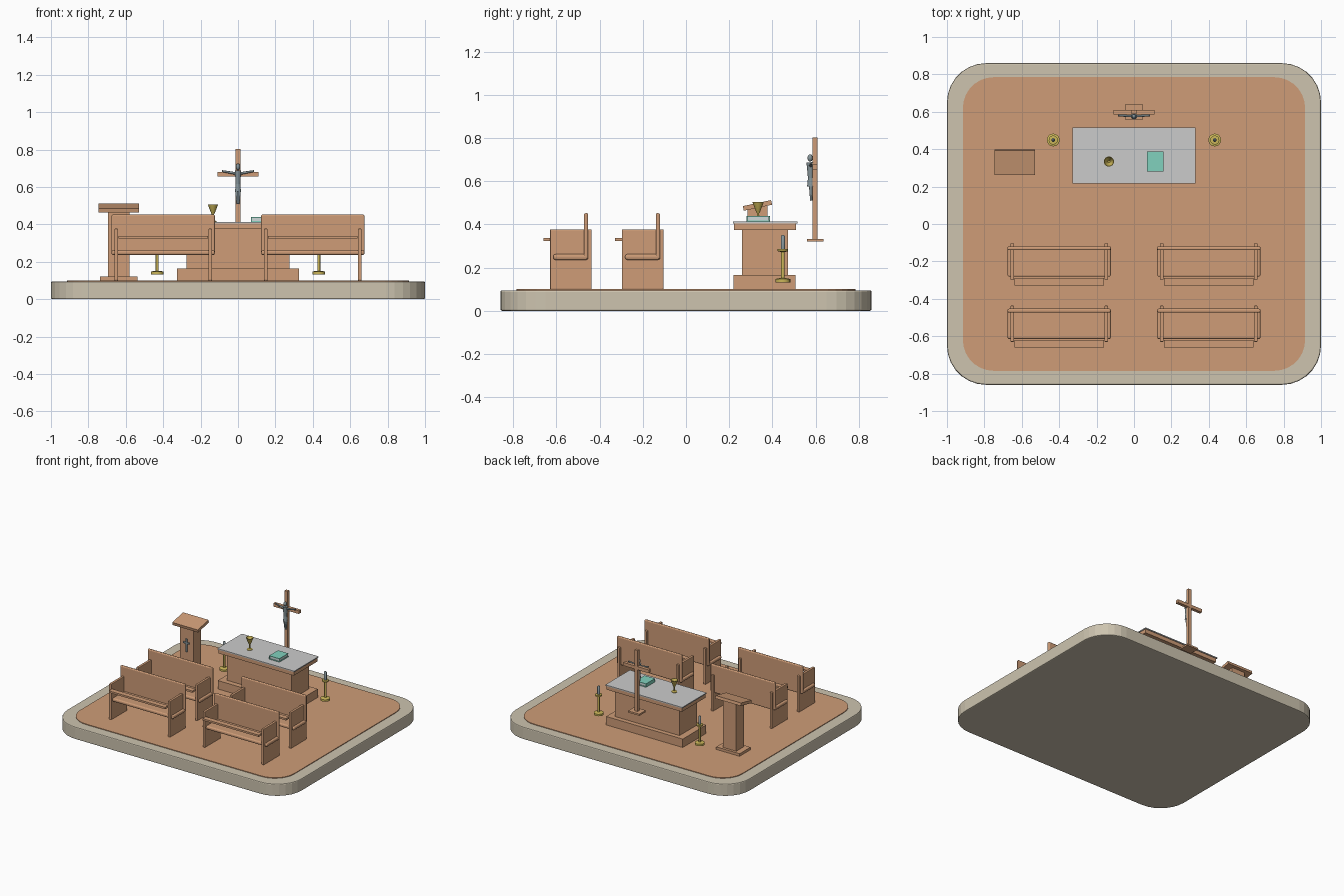
import bpy, bmesh, math
from mathutils import Vector

if "Cube" in bpy.data.objects:
    bpy.data.objects.remove(bpy.data.objects["Cube"])


def material(name, rgb):
    m = bpy.data.materials.new(name)
    m.diffuse_color = (*rgb, 1)
    m.use_nodes = True
    m.node_tree.nodes["Principled BSDF"].inputs["Base Color"].default_value = m.diffuse_color
    return m


WOOD = material("warm_wood", (0.62, 0.335, 0.185))
STONE = material("beige_stone", (0.61, 0.55, 0.43))
MARBLE = material("pale_marble", (0.60, 0.60, 0.60))
GOLD = material("brass", (0.60, 0.47, 0.10))
TEAL = material("teal_cover", (0.22, 0.64, 0.51))
METAL = material("grey_metal", (0.24, 0.30, 0.32))
PAPER = material("paper", (0.62, 0.70, 0.70))


def finish(bm, name, mat, smooth=False):
    bmesh.ops.recalc_face_normals(bm, faces=bm.faces)
    me = bpy.data.meshes.new(name)
    bm.to_mesh(me)
    bm.free()
    me.materials.append(mat)
    for p in me.polygons:
        p.use_smooth = smooth
    ob = bpy.data.objects.new(name, me)
    bpy.context.collection.objects.link(ob)
    if smooth:
        bpy.ops.object.select_all(action='DESELECT')
        ob.select_set(True)
        bpy.context.view_layer.objects.active = ob
        bpy.ops.object.shade_smooth_by_angle(angle=math.radians(40))
    return ob


def box(name, x, y, z, mat, bevel=0.0, segments=2):
    """Box from (min, max) ranges."""
    bm = bmesh.new()
    bmesh.ops.create_cube(bm, size=1)
    for v in bm.verts:
        v.co = Vector([r[0] if c < 0 else r[1] for c, r in zip(v.co, (x, y, z))])
    if bevel:
        bmesh.ops.bevel(bm, geom=bm.edges[:], offset=bevel, segments=segments,
                        affect='EDGES', profile=0.5)
    return finish(bm, name, mat)


def rounded_slab(name, hx, hy, r, z0, z1, mat, bevel):
    bm = bmesh.new()
    pts, n = [], 7
    for k, (sx, sy) in enumerate(((1, 1), (-1, 1), (-1, -1), (1, -1))):
        for i in range(n + 1):
            a = math.pi / 2 * (k + i / n)
            pts.append((sx * (hx - r) + r * math.cos(a), sy * (hy - r) + r * math.sin(a), z0))
    f = bm.faces.new([bm.verts.new(p) for p in pts])
    ext = bmesh.ops.extrude_face_region(bm, geom=[f])
    for v in ext["geom"]:
        if isinstance(v, bmesh.types.BMVert):
            v.co.z = z1
    if bevel:
        rim = [e for e in bm.edges if abs(e.verts[0].co.z - e.verts[1].co.z) < 1e-6]
        bmesh.ops.bevel(bm, geom=rim, offset=bevel, segments=2, affect='EDGES', profile=0.5)
    return finish(bm, name, mat)


def lathe(name, cx, cy, profile, mat, sides=20):
    """Revolve (radius, height) points around a vertical axis."""
    bm = bmesh.new()
    rings = [[bm.verts.new((cx + r * math.cos(2 * math.pi * i / sides),
                            cy + r * math.sin(2 * math.pi * i / sides), z))
              for i in range(sides)] for r, z in profile]
    for a, b in zip(rings, rings[1:]):
        for i in range(sides):
            j = (i + 1) % sides
            bm.faces.new((a[i], a[j], b[j], b[i]))
    bm.faces.new(rings[0])
    bm.faces.new(rings[-1])
    return finish(bm, name, mat, True)


def limb(name, a, b, r1, r2, mat):
    """Tapered rod between two points."""
    a, b = Vector(a), Vector(b)
    bm = bmesh.new()
    bmesh.ops.create_cone(bm, cap_ends=True, segments=10, radius1=r1, radius2=r2,
                          depth=(b - a).length)
    ob = finish(bm, name, mat, True)
    ob.location = (a + b) / 2
    ob.rotation_euler = (b - a).to_track_quat('Z', 'Y').to_euler()


# Floor
rounded_slab("platform", 1.0, 0.86, 0.21, 0, 0.095, STONE, 0.007)
rounded_slab("floor_panel", 0.915, 0.785, 0.165, 0.09, 0.1, WOOD, 0)

# Altar
box("altar_base", (-0.327, 0.327), (0.22, 0.507), (0.1, 0.165), WOOD)
box("altar_body", (-0.275, 0.275), (0.26, 0.472), (0.165, 0.375), WOOD)
box("altar_table", (-0.322, 0.322), (0.222, 0.51), (0.375, 0.405), WOOD)
box("altar_top", (-0.328, 0.328), (0.217, 0.516), (0.405, 0.413), MARBLE)

# Book
box("book_lower_cover", (0.07, 0.158), (0.28, 0.388), (0.413, 0.418), TEAL)
box("book_pages", (0.074, 0.154), (0.284, 0.384), (0.418, 0.435), PAPER)
box("book_spine", (0.07, 0.074), (0.28, 0.388), (0.418, 0.435), TEAL)
box("book_upper_cover", (0.07, 0.158), (0.28, 0.388), (0.435, 0.44), TEAL)

# Chalice with a hollow cup
lathe("chalice", -0.134, 0.334,
      [(0.02, 0.413), (0.02, 0.417), (0.006, 0.422), (0.005, 0.452), (0.009, 0.458),
       (0.027, 0.505), (0.024, 0.505), (0.006, 0.464)], GOLD)

# Standing cross with figure
box("cross_foot", (-0.048, 0.048), (0.56, 0.638), (0.32, 0.333), WOOD)
box("cross_post", (-0.013, 0.013), (0.587, 0.609), (0.333, 0.803), WOOD)
box("cross_bar", (-0.109, 0.109), (0.586, 0.610), (0.655, 0.68), WOOD)
bm = bmesh.new()
bmesh.ops.create_uvsphere(bm, u_segments=14, v_segments=10, radius=0.015)
head = finish(bm, "figure_head", METAL, True)
head.location = (0, 0.575, 0.708)
head.scale = (0.8, 0.8, 1.15)
limb("figure_torso", (0, 0.578, 0.595), (0, 0.576, 0.688), 0.011, 0.018, METAL)
limb("figure_cloth", (0, 0.578, 0.575), (0, 0.578, 0.615), 0.017, 0.013, METAL)
for s in (-1, 1):
    limb("figure_arm", (s * 0.01, 0.577, 0.672), (s * 0.085, 0.58, 0.685), 0.007, 0.005, METAL)
    limb("figure_leg", (s * 0.007, 0.578, 0.585), (s * 0.003, 0.58, 0.51), 0.009, 0.005, METAL)

# Candlesticks
for s in (-1, 1):
    lathe("candlestick", s * 0.432, 0.449,
          [(0.034, 0.132), (0.034, 0.147), (0.022, 0.15), (0.008, 0.152), (0.008, 0.272),
           (0.024, 0.276), (0.024, 0.286), (0.01, 0.287)], GOLD)
    lathe("candle", s * 0.432, 0.449, [(0.01, 0.286), (0.01, 0.345), (0.004, 0.352)], METAL, 14)

# Lectern
LX = -0.637
box("lectern_base", (LX - 0.1, LX + 0.1), (0.265, 0.398), (0.1, 0.12), WOOD)
column = box("lectern_column", (LX - 0.057, LX + 0.057), (0.284, 0.378), (0.12, 0.49), WOOD)
for v in column.data.vertices:          # column top follows the sloping desk
    if v.co.z > 0.3:
        v.co.z = 0.478 + (v.co.y - 0.331) * math.tan(math.radians(12))
desk = box("lectern_desk", (-0.109, 0.109), (-0.067, 0.067), (-0.011, 0.011), WOOD)
desk.location = (LX, 0.331, 0.488)
desk.rotation_euler = (math.radians(12), 0, 0)
box("lectern_emblem_post", (LX - 0.006, LX + 0.006), (0.276, 0.284), (0.28, 0.38), METAL)
box("lectern_emblem_bar", (LX - 0.025, LX + 0.025), (0.276, 0.284), (0.343, 0.355), METAL)

# Pews: two rows, two sides
for cx in (-0.4, 0.4):
    for dy in (0, -0.333):
        def y(a, b):
            return (a + dy, b + dy)
        box("pew_seat", (cx - 0.276, cx + 0.276), y(-0.282, -0.12), (0.236, 0.262), WOOD, 0.01, 3)
        box("pew_back", (cx - 0.276, cx + 0.276), y(-0.14, -0.12), (0.24, 0.452), WOOD, 0.007, 3)
        box("pew_shelf", (cx - 0.24, cx + 0.24), y(-0.328, -0.288), (0.324, 0.338), WOOD)
        for s in (-1, 1):
            px = cx + s * 0.251
            box("pew_end", (px - 0.01, px + 0.01), y(-0.297, -0.104), (0.1, 0.377), WOOD, 0.004)
